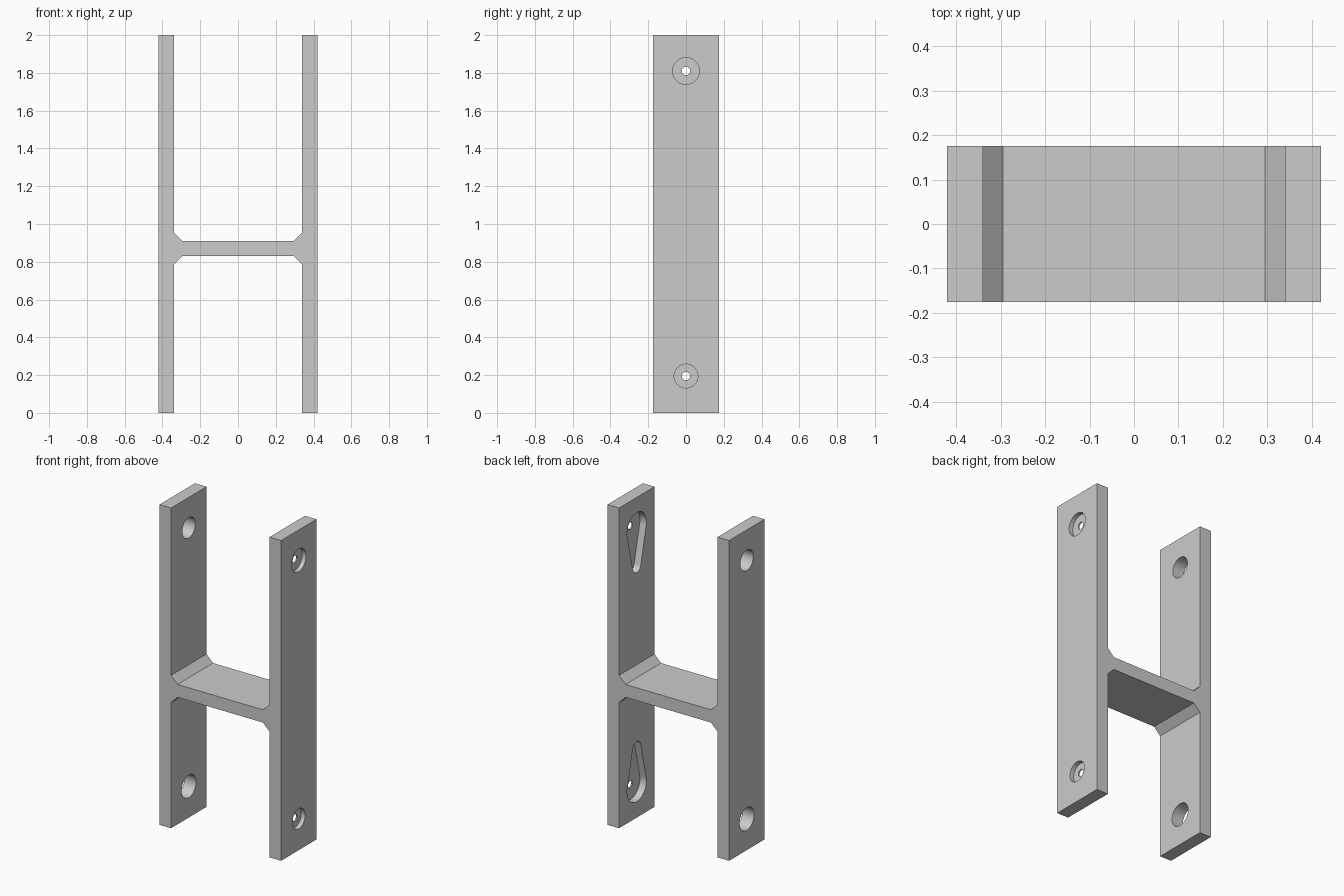
import bpy, bmesh
from math import pi, cos, sin, acos

cube = bpy.data.objects.get("Cube")
if cube:
    bpy.data.objects.remove(cube, do_unlink=True)

grey = bpy.data.materials.new("light grey")
grey.use_nodes = True
grey.diffuse_color = (0.6, 0.6, 0.6, 1)
grey.node_tree.nodes["Principled BSDF"].inputs["Base Color"].default_value = (0.6, 0.6, 0.6, 1)


def prism(name, outline, offset):
    """Extrude a closed outline of 3D points along an offset vector."""
    bm = bmesh.new()
    face = bm.faces.new([bm.verts.new(p) for p in outline])
    new = bmesh.ops.extrude_face_region(bm, geom=[face])["geom"]
    bmesh.ops.translate(bm, vec=offset, verts=[v for v in new if isinstance(v, bmesh.types.BMVert)])
    bmesh.ops.recalc_face_normals(bm, faces=bm.faces)
    mesh = bpy.data.meshes.new(name)
    bm.to_mesh(mesh)
    bm.free()
    mesh.materials.append(grey)
    obj = bpy.data.objects.new(name, mesh)
    bpy.context.collection.objects.link(obj)
    return obj


def arc(z, r, start, end, n):
    """Arc in the YZ plane, with angles measured from +z."""
    step = (end - start) / n
    return [(r * sin(start + i * step), z + r * cos(start + i * step)) for i in range(n + 1)]


def circle(z, r):
    return arc(z, r, 0, 2 * pi, 48)[:-1]


def keyhole(z, big, small, length, up):
    """Teardrop: two arcs joined by their tangents."""
    t = acos((big - small) / length)
    pts = arc(0, big, t, 2 * pi - t, 36) + arc(length, small, -t, t, 18)
    return [(y, z + up * h) for y, h in pts]


# H-shaped body with chamfered inner corners
outer, inner, web, half = 0.42, 0.34, 0.295, 0.175
low, high, chamfer = 0.83, 0.91, 0.045
right = [(web, low), (inner, low - chamfer), (inner, 0), (outer, 0),
         (outer, 2), (inner, 2), (inner, high + chamfer), (web, high)]
left = [(-x, z) for x, z in reversed(right)]
bracket = prism("bracket", [(x, -half, z) for x, z in right + left], (0, 2 * half, 0))


def cut(outline, x0, x1):
    """Cut a YZ outline out of the bracket between two x positions."""
    cutter = prism("cutter", [(x0, y, z) for y, z in outline], (x1 - x0, 0, 0))
    cutter.hide_render = True
    mod = bracket.modifiers.new("cut", "BOOLEAN")
    mod.operation = "DIFFERENCE"
    mod.solver = "EXACT"
    mod.object = cutter
    bpy.context.view_layer.objects.active = bracket
    bpy.ops.object.modifier_apply(modifier=mod.name)
    bpy.data.objects.remove(cutter, do_unlink=True)


# Per end: height, access hole radius, counterbore radius, keyhole direction
for z, access, bore, up in [(1.81, 0.064, 0.071, -1), (0.195, 0.071, 0.063, 1)]:
    cut(circle(z, access), -0.5, -0.3)
    cut(circle(z, bore), outer - 0.027, 0.5)
    cut(keyhole(z, 0.095, 0.04, 0.24, up), 0.3, inner + 0.045)
    cut(circle(z, 0.022), 0.3, 0.5)

bpy.ops.object.select_all(action="DESELECT")
bracket.select_set(True)
bpy.context.view_layer.objects.active = bracket
bpy.ops.object.shade_smooth_by_angle()
